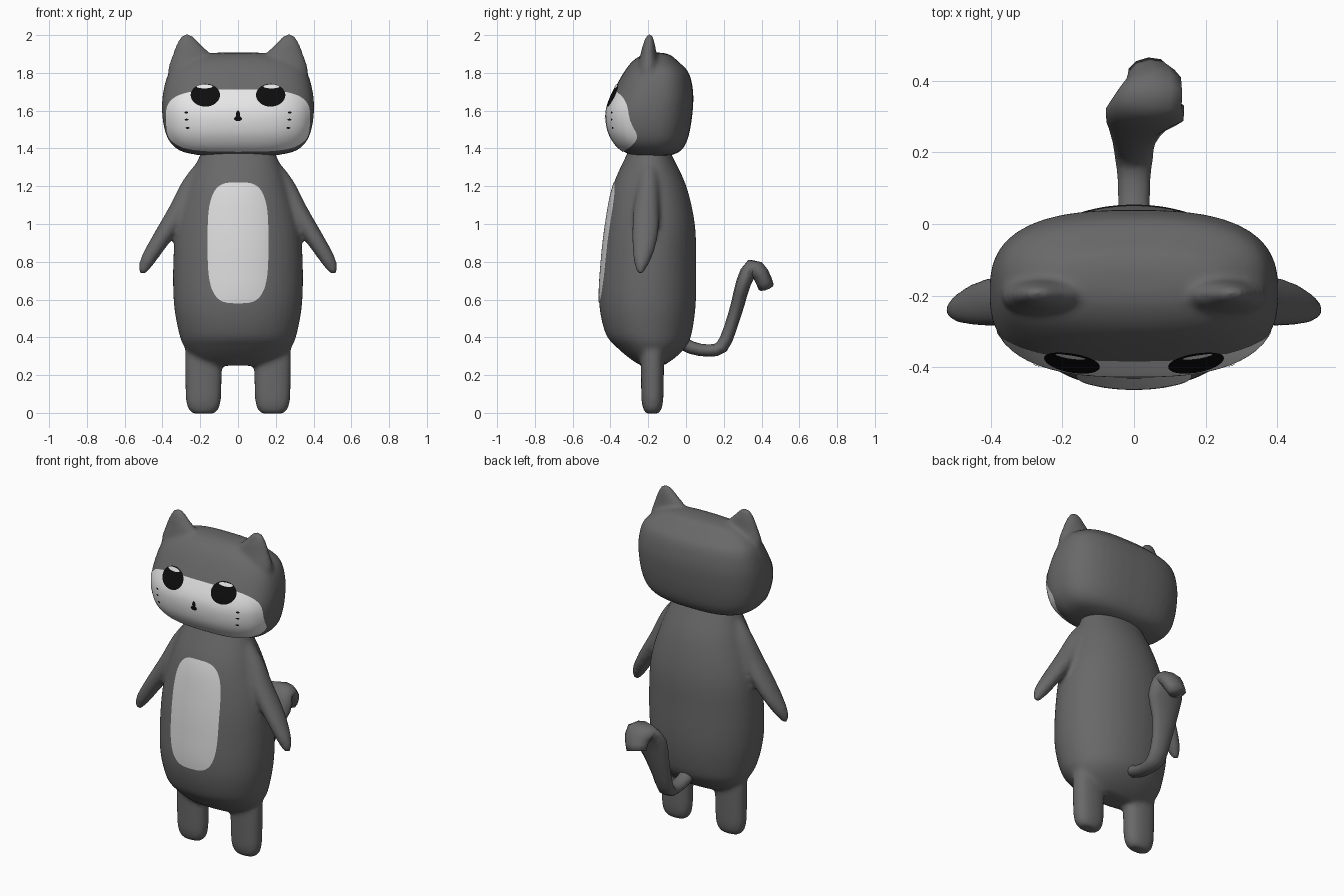
import bpy, bmesh, math
from mathutils import Vector
from mathutils.bvhtree import BVHTree

if "Cube" in bpy.data.objects:
    bpy.data.objects.remove(bpy.data.objects["Cube"])


def material(name, r, g, b):
    m = bpy.data.materials.new(name)
    m.diffuse_color = (r, g, b, 1)
    m.use_nodes = True
    m.node_tree.nodes["Principled BSDF"].inputs["Base Color"].default_value = m.diffuse_color
    return m


FUR = material("grey fur", 0.14, 0.14, 0.14)
MUZZLE = material("white muzzle", 0.92, 0.92, 0.92)
BELLY = material("pale belly", 0.70, 0.70, 0.70)
BLACK = material("black", 0.004, 0.004, 0.004)


def smooth_rows(rows, k):
    """Catmull-Rom interpolation of number rows."""
    out = []
    for i in range(len(rows) - 1):
        p = [rows[max(0, min(len(rows) - 1, i + j))] for j in (-1, 0, 1, 2)]
        for s in range(k):
            t = s / k
            out.append([0.5 * (2 * b + (c - a) * t + (2 * a - 5 * b + 4 * c - d) * t * t
                               + (3 * b - a - 3 * c + d) * t ** 3) for a, b, c, d in zip(*p)])
    return out + [list(rows[-1])]


def superellipse(a, e):
    c, s = math.cos(a), math.sin(a)
    return (math.copysign(abs(c) ** (2 / e), c), math.copysign(abs(s) ** (2 / e), s))


def loft(bm, rows, side=1, axis=None, e=2.0, n=40, k=4):
    """Rows are x, y, z, radius a, radius b; level rings, or square to the path if axis is given."""
    rows = smooth_rows([(r[0] * side, *r[1:]) for r in rows], k)
    pts = [Vector(r[:3]) for r in rows]
    rings = []
    for i, r in enumerate(rows):
        a, b = Vector((1, 0, 0)), Vector((0, 1, 0))
        if axis:
            t = (pts[min(i + 1, len(pts) - 1)] - pts[max(i - 1, 0)]).normalized()
            b = t.cross(Vector(axis)).normalized()
            a = b.cross(t)
        ring = []
        for j in range(n):
            u, v = superellipse(2 * math.pi * (j + 0.5) / n, e)
            ring.append(bm.verts.new(pts[i] + a * u * r[3] + b * v * r[4]))
        rings.append(ring)
    for p, q in zip(rings, rings[1:]):
        for j in range(n):
            bm.faces.new((p[j], p[(j + 1) % n], q[(j + 1) % n], q[j]))
    bm.faces.new(rings[0][::-1])
    bm.faces.new(rings[-1])


def finish(name, bm, mat, voxel=0):
    """Make an object; with a voxel size, fuse its lofts into one soft skin."""
    bmesh.ops.recalc_face_normals(bm, faces=bm.faces[:])
    me = bpy.data.meshes.new(name)
    bm.to_mesh(me)
    bm.free()
    ob = bpy.data.objects.new(name, me)
    bpy.context.collection.objects.link(ob)
    if voxel:
        m = ob.modifiers.new("fuse", 'REMESH')
        m.mode, m.voxel_size = 'VOXEL', voxel
        m = ob.modifiers.new("soften", 'SMOOTH')
        m.factor, m.iterations = 0.5, 8
        dg = bpy.context.evaluated_depsgraph_get()
        me = bpy.data.meshes.new_from_object(ob.evaluated_get(dg))
        ob.modifiers.clear()
        ob.data = me
    me.materials.clear()
    me.materials.append(mat)
    for p in me.polygons:
        p.use_smooth = True
    return ob


def patch(name, target, mat, cx, cz, hw, hh, e=2.0, lift=0.003, rings=5, n=32):
    """Thin marking laid on the front of the target."""
    me = target.data
    tree = BVHTree.FromPolygons([v.co for v in me.vertices], [p.vertices[:] for p in me.polygons])

    def land(x, z):
        co, no, _, _ = tree.ray_cast(Vector((x, -2, z)), Vector((0, 1, 0)))
        if co is None:
            co, no, _, _ = tree.find_nearest(Vector((x, -0.3, z)))
        return bm.verts.new(co + no * lift)

    bm = bmesh.new()
    mid = land(cx, cz)
    prev = None
    for i in range(1, rings + 1):
        ring = []
        for j in range(n):
            u, v = superellipse(2 * math.pi * j / n, e)
            ring.append(land(cx + u * hw * i / rings, cz + v * hh * i / rings))
        for j in range(n):
            h = (j + 1) % n
            if prev:
                bm.faces.new((prev[j], ring[j], ring[h], prev[h]))
            else:
                bm.faces.new((mid, ring[j], ring[h]))
        prev = ring
    return finish(name, bm, mat)


# body with arms and legs
bm = bmesh.new()
loft(bm, [(0, -.18, .25, .17, .06), (0, -.18, .29, .235, .12), (0, -.185, .35, .285, .185),
          (0, -.198, .42, .312, .228), (0, -.204, .58, .340, .256), (0, -.198, .8, .343, .252),
          (0, -.19, 1.0, .325, .237), (0, -.193, 1.2, .265, .195), (0, -.195, 1.37, .2, .118),
          (0, -.195, 1.43, .17, .09)], e=2.1)
for s in (1, -1):
    loft(bm, [(.15, -.2, 1.33, .05, .05), (.235, -.2, 1.2, .06, .065), (.31, -.21, 1.07, .069, .058),
              (.375, -.215, .97, .071, .051), (.44, -.225, .87, .06, .044),
              (.488, -.237, .79, .038, .036), (.508, -.244, .738, .015, .018)],
         side=s, axis=(0, 1, 0), n=24)
    loft(bm, [(.183, -.178, -.004, .055, .032), (.183, -.178, .015, .077, .046),
              (.183, -.178, .06, .092, .057), (.183, -.178, .15, .096, .060),
              (.183, -.178, .3, .098, .062), (.183, -.178, .4, .09, .06)], side=s, e=2.4, n=24)
body = finish("body", bm, FUR, 0.013)

# head with ears
bm = bmesh.new()
loft(bm, [(0, -.18, 1.363, .2, .10), (0, -.183, 1.385, .30, .152), (0, -.19, 1.43, .358, .192),
          (0, -.197, 1.5, .389, .219), (0, -.194, 1.6, .403, .230), (0, -.174, 1.7, .396, .212),
          (0, -.158, 1.8, .366, .173), (0, -.163, 1.86, .30, .122), (0, -.158, 1.895, .22, .075),
          (0, -.158, 1.907, .12, .03)], e=2.65)
for s in (1, -1):
    loft(bm, [(.25, -.2, 1.74, .12, .07), (.25, -.2, 1.82, .121, .06), (.247, -.198, 1.9, .098, .043),
              (.262, -.196, 1.95, .065, .032), (.268, -.194, 1.985, .04, .021),
              (.27, -.192, 2.004, .018, .012)], side=s, n=24)
head = finish("head", bm, FUR, 0.012)

# tail, widening towards its bent tip
bm = bmesh.new()
loft(bm, [(0, -.06, .39, .045, .035), (0, .03, .345, .046, .034), (0, .12, .33, .047, .032),
          (0, .19, .35, .055, .035), (0, .235, .45, .062, .034), (.01, .275, .58, .085, .036),
          (.03, .305, .69, .115, .04), (.045, .35, .77, .095, .045), (.055, .395, .735, .08, .045),
          (.04, .425, .665, .06, .042)], axis=(1, 0, 0), n=10, k=2)
finish("tail", bm, FUR)

# belly and face markings
patch("belly_patch", body, BELLY, 0, .9, .16, .32, e=3.4, rings=14, n=64)
patch("muzzle", head, MUZZLE, 0, 1.5475, .38, .1625, e=3.5, rings=18, n=96)
patch("nose", head, BLACK, 0, 1.558, .021, .013, lift=.006, n=16)
patch("nose_bridge", head, BLACK, 0, 1.58, .011, .02, lift=.006, n=16)
for s, side in ((1, "right"), (-1, "left")):
    patch("eye_" + side, head, BLACK, s * .172, 1.68, .077, .06, lift=.006, rings=7)
    patch("eye_shine_" + side, head, MUZZLE, s * .176, 1.724, .042, .010, lift=.009)
    for i, (x, z) in enumerate(((.272, 1.59), (.27, 1.553), (.265, 1.51))):
        patch(f"whisker_dot_{side}_{i + 1}", head, BLACK, s * x, z, .010, .005, lift=.006, rings=2, n=12)
